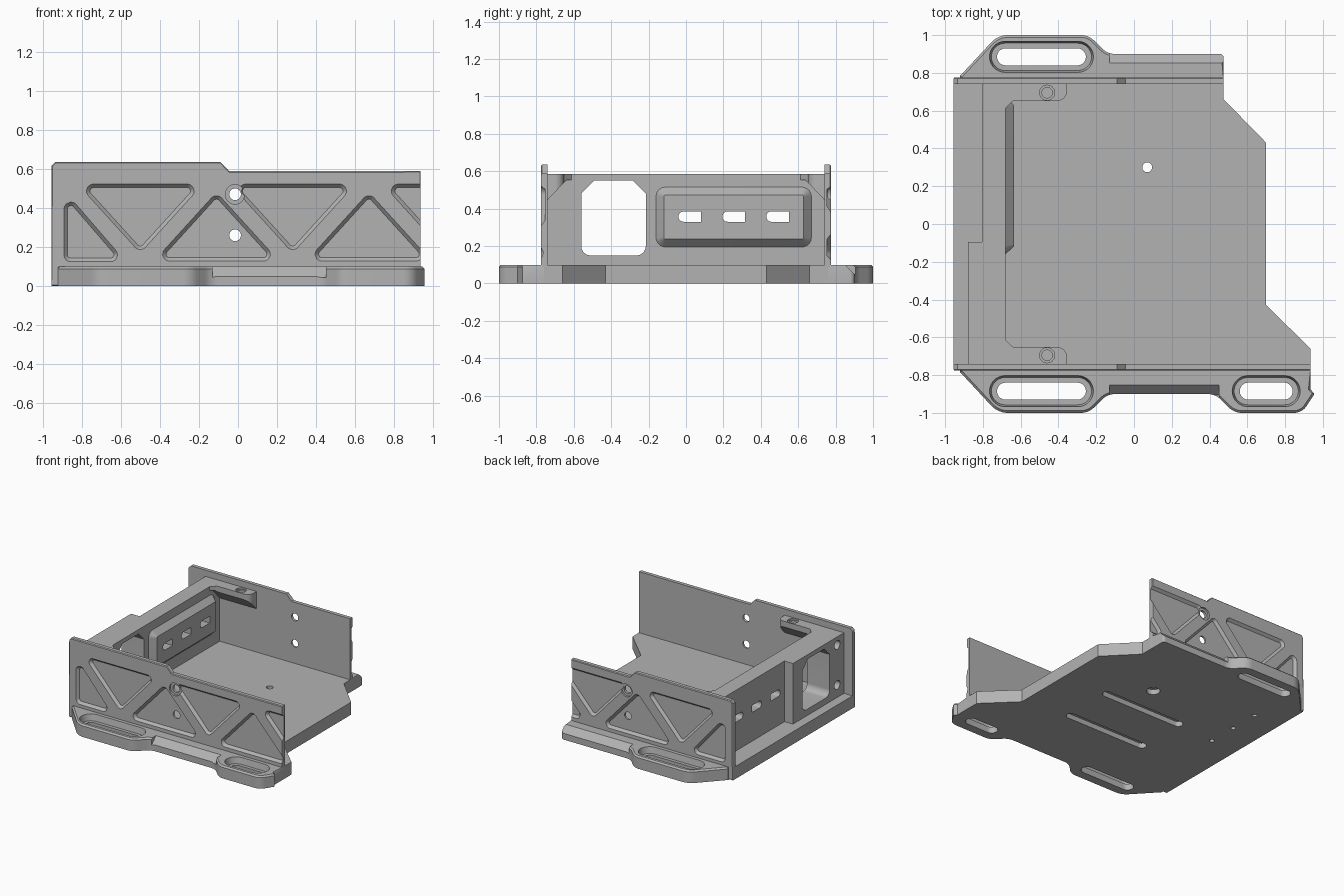
import bpy, bmesh, math
from mathutils import Vector

cube = bpy.data.objects.get("Cube")
if cube:
    bpy.data.objects.remove(cube, do_unlink=True)

grey = bpy.data.materials.new("machined grey")
grey.use_nodes = True
grey.diffuse_color = (0.45, 0.45, 0.45, 1)
grey.node_tree.nodes["Principled BSDF"].inputs["Base Color"].default_value = (0.45, 0.45, 0.45, 1)

TOP, DECK, RIM = 0.585, 0.1, 0.635
LEFT, WALL_IN, WALL_OUT = -0.955, 0.74, 0.775


def outline(corners, radius=0.0, steps=7):
    """Counter-clockwise polygon; a third value on a corner sets its own radius."""
    pts = [Vector(c[:2]) for c in corners]
    radii = [c[2] if len(c) > 2 else radius for c in corners]
    n = len(pts)
    if sum(pts[i - 1].cross(pts[i]) for i in range(n)) < 0:
        pts.reverse()
        radii.reverse()
    out = []
    for i, (p, r) in enumerate(zip(pts, radii)):
        if r == 0:
            out.append(p)
            continue
        d1 = (pts[i - 1] - p).normalized()
        d2 = (pts[(i + 1) % n] - p).normalized()
        half = d1.angle(d2) / 2
        centre = p + (d1 + d2).normalized() * r / math.sin(half)
        a = p + d1 * r / math.tan(half) - centre
        b = p + d2 * r / math.tan(half) - centre
        out += [centre + a.lerp(b, k / steps).normalized() * r for k in range(steps + 1)]
    return out


def rect(u0, v0, u1, v1, radius=0.0):
    return outline([(u0, v0), (u1, v0), (u1, v1), (u0, v1)], radius)


def slot(u, v, half_length, half_width):
    return rect(u - half_length, v - half_width, u + half_length, v + half_width, half_width * 0.99)


def circle(u, v, r, n=24):
    return [Vector((u + r * math.cos(k * math.tau / n), v + r * math.sin(k * math.tau / n))) for k in range(n)]


def grown(loop, d):
    """Move each outline point outwards by d."""
    res = []
    for i, p in enumerate(loop):
        t = (loop[(i + 1) % len(loop)] - loop[i - 1]).normalized()
        res.append(p + Vector((t.y, -t.x)) * d)
    return res


PLACE = {"x": lambda u, v, w: (w, u, v), "y": lambda u, v, w: (u, w, v), "z": lambda u, v, w: (u, v, w)}


def prism(name, loop, axis, *levels):
    """Loft an outline along an axis; each level is a position or (position, growth)."""
    bm = bmesh.new()
    rings = []
    for level in levels:
        w, d = level if isinstance(level, tuple) else (level, 0)
        ring = grown(loop, d) if d else loop
        rings.append([bm.verts.new(PLACE[axis](p.x, p.y, w)) for p in ring])
    for a, b in zip(rings, rings[1:]):
        for i in range(len(a)):
            bm.faces.new((a[i - 1], a[i], b[i], b[i - 1]))
    bm.faces.new(rings[0])
    bm.faces.new(rings[-1])
    bmesh.ops.recalc_face_normals(bm, faces=bm.faces)
    mesh = bpy.data.meshes.new(name)
    bm.to_mesh(mesh)
    bm.free()
    mesh.materials.append(grey)
    obj = bpy.data.objects.new(name, mesh)
    bpy.context.collection.objects.link(obj)
    return obj


def cut(obj, loop, axis, *levels):
    cutter = prism("cutter", loop, axis, *levels)
    cutter.hide_render = True
    mod = obj.modifiers.new("cut", "BOOLEAN")
    mod.operation, mod.solver, mod.object = "DIFFERENCE", "EXACT", cutter
    bpy.context.view_layer.objects.active = obj
    bpy.ops.object.modifier_apply(modifier=mod.name)
    bpy.data.objects.remove(cutter, do_unlink=True)


parts = []

# Floor plate with stepped corners
plate = prism("floor_plate", outline([(LEFT, -0.76), (0.935, -0.76), (0.935, -0.66), (0.7, -0.43),
                                      (0.7, 0.43), (0.475, 0.66), (0.475, 0.76), (LEFT, 0.76)]), "z", 0, DECK)
cut(plate, circle(0.07, 0.3, 0.026), "z", -0.1, 0.2)
cut(plate, circle(0.07, 0.3, 0.05), "z", -0.1, 0.04)
for y in (0.05, -0.36):
    cut(plate, slot(-0.04, y, 0.37, 0.035), "z", -0.1, 0.04)
for y in (0.02, 0.26, 0.5):
    cut(plate, circle(-0.72, y, 0.018), "z", -0.1, 0.08)
parts.append(plate)

# Mounting flanges with lobes, slots and a sloped waist
lobe = [(-0.92, 0.76), (-0.92, 0.785), (-0.72, 1.0, 0.12), (-0.24, 1.0, 0.1), (-0.14, 0.9, 0.1)]
ends = {
    -1: [(0.43, 0.9, 0.1), (0.53, 1.0, 0.1), (0.89, 1.0, 0.08), (0.955, 0.9), (0.935, 0.875), (0.935, 0.76)],
    1: [(0.475, 0.9, 0.02), (0.475, 0.76)],
}
for side, name in ((-1, "front_flange"), (1, "back_flange")):
    corners = [(c[0], c[1] * side, *c[2:]) for c in lobe + ends[side]]
    flange = prism(name, outline(corners), "z", 0, 0.088, (DECK, -0.012))
    slope = outline([(side * 0.85, DECK + 0.002), (side * 0.905, 0.045), (side * 1.1, 0.045), (side * 1.1, 0.2),
                     (side * 0.85, 0.2)])
    cut(flange, slope, "x", -0.13, 0.6 if side > 0 else 0.45)
    for x, half in [(-0.49, 0.235)] + ([(0.7, 0.14)] if side < 0 else []):
        cut(flange, slot(x, side * 0.885, half, 0.045), "z", -0.1, 0.2)
        cut(flange, slot(x, side * 0.885, half + 0.03, 0.072), "z", 0.05, (DECK, 0.01), (0.12, 0.01))
    parts.append(flange)

# Side walls with triangular pockets and countersunk holes
pockets = [outline([(-0.89, 0.125), (-0.575, 0.125), (-0.89, 0.49)], 0.035)]
for x in (-0.5, 0.28, 1.06):
    pockets.append(outline([(x - 0.32, 0.522), (x + 0.32, 0.522), (x, 0.17)], 0.035))
for x in (-0.11, 0.67):
    pockets.append(outline([(x - 0.32, 0.128), (x + 0.32, 0.128), (x, 0.48)], 0.035))
for side, name, end in ((-1, "front_wall", 0.935), (1, "back_wall", 0.475)):
    profile = outline([(LEFT, 0), (LEFT, RIM - 0.02), (LEFT + 0.02, RIM), (-0.09, RIM),
                       (-0.045, TOP + 0.003), (end, TOP + 0.003), (end, 0)])
    wall = prism(name, profile, "y", side * WALL_IN, side * (WALL_OUT - 0.006), (side * WALL_OUT, -0.006))
    for pocket in pockets:
        cut(wall, pocket, "y", side * (WALL_OUT + 0.02), side * WALL_OUT, (side * (WALL_OUT - 0.02), -0.018))
    for z in (0.26, 0.47):
        cut(wall, circle(-0.015, z, 0.03), "y", side * 0.7, side * 0.8)
        cut(wall, circle(-0.015, z, 0.05), "y", side * 0.8, side * (WALL_OUT - 0.015))
    parts.append(wall)

# End wall: thin half with slots, thick half with a window
end_wall = prism("end_wall", outline([(-0.88, -0.745), (-0.68, -0.745), (-0.68, 0.745), (-0.805, 0.745),
                                      (-0.805, -0.095), (-0.88, -0.095)]), "z", DECK - 0.02, TOP)
window = outline([(-0.56, 0.15, 0.05), (-0.215, 0.15, 0.05), (-0.215, 0.48), (-0.285, 0.55),
                  (-0.49, 0.55), (-0.56, 0.48)])
cut(end_wall, window, "x", -1, -0.5)
for z in (0.2, 0.52):
    cut(end_wall, circle(-0.655, z, 0.035), "x", -1, -0.82)
parts.append(end_wall)

# Raised panel on the inside of the end wall
panel = prism("slotted_panel", rect(-0.16, 0.195, 0.67, 0.515, 0.05), "x", -0.7, -0.68, (-0.635, -0.042))
parts.append(panel)
for y in (0.02, 0.255, 0.49):
    opening = outline([(y - 0.06, 0.33, 0.026), (y + 0.06, 0.33), (y + 0.06, 0.385), (y - 0.06, 0.385, 0.026)])
    for obj in (end_wall, panel):
        cut(obj, opening, "x", -1, -0.5)

# Corner tabs with sloped undersides and screw holes
for side, name in ((-1, "front_tab"), (1, "back_tab")):
    shape = outline([(-0.7, side * 0.745), (-0.355, side * 0.745), (-0.355, side * 0.652, 0.05),
                     (-0.64, side * 0.652, 0.02), (-0.68, side * 0.612), (-0.7, side * 0.612)])
    tab = prism(name, shape, "z", 0.4, TOP)
    under = outline([(side * 0.55, 0.3), (side * 0.8, 0.3), (side * 0.8, 0.383), (side * 0.64, 0.552),
                     (side * 0.55, 0.552)])
    cut(tab, under, "x", -1, 0)
    cut(tab, circle(-0.46, side * 0.695, 0.028), "z", 0.53, 0.7)
    cut(tab, circle(-0.46, side * 0.695, 0.04), "z", TOP - 0.012, 0.7)
    parts.append(tab)

# Smooth the rounded surfaces, keep machined edges crisp
bpy.ops.object.select_all(action="DESELECT")
for obj in parts:
    obj.select_set(True)
bpy.context.view_layer.objects.active = plate
bpy.ops.object.shade_smooth_by_angle(angle=math.radians(30))
